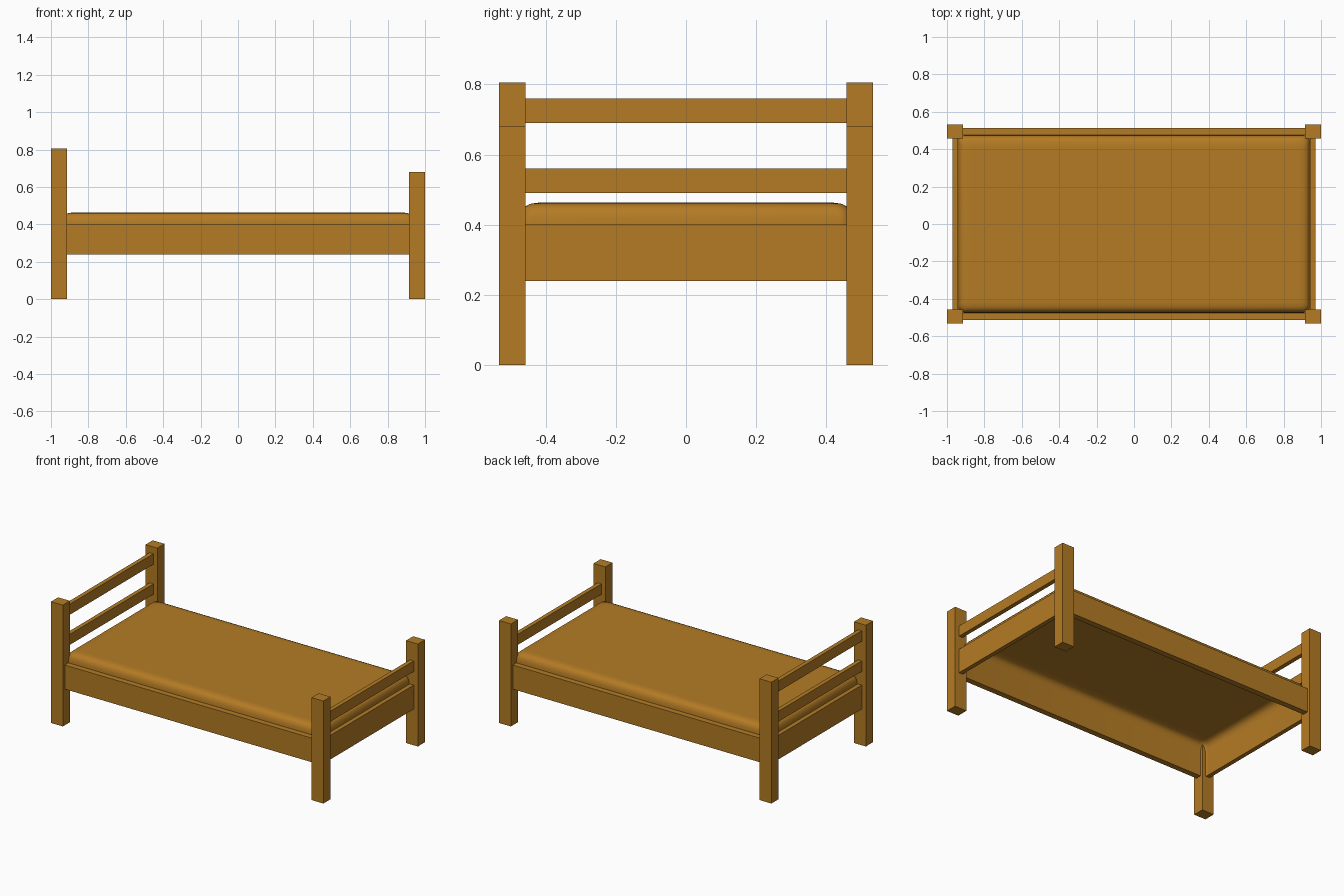
import bpy
import bmesh
import math

default = bpy.data.objects.get("Cube")
if default:
    bpy.data.objects.remove(default, do_unlink=True)

wood = bpy.data.materials.new("warm_brown")
wood.use_nodes = True
colour = (0.456, 0.198, 0.018, 1)
wood.diffuse_color = colour
wood.node_tree.nodes["Principled BSDF"].inputs["Base Color"].default_value = colour


def add_object(name, bm):
    mesh = bpy.data.meshes.new(name)
    bm.to_mesh(mesh)
    bm.free()
    mesh.materials.append(wood)
    obj = bpy.data.objects.new(name, mesh)
    bpy.context.collection.objects.link(obj)
    return obj


def box(name, x, y, z):
    """Box spanning the given (low, high) ranges."""
    bm = bmesh.new()
    bmesh.ops.create_cube(bm, size=1)
    for v in bm.verts:
        for i, (low, high) in enumerate((x, y, z)):
            v.co[i] = high if v.co[i] > 0 else low
    return add_object(name, bm)


def mirrored(side, inner, outer):
    return tuple(sorted((side * inner, side * outer)))


# Posts: tall at the head (-x), shorter at the foot (+x)
for end, label, height in ((-1, "head", 0.805), (1, "foot", 0.68)):
    for side, hand in ((-1, "front"), (1, "back")):
        box(f"{label}_post_{hand}", mirrored(end, 0.913, 1.0),
            mirrored(side, 0.458, 0.533), (0, height))

# Long side rails
for side, hand in ((-1, "front"), (1, "back")):
    box(f"side_rail_{hand}", (-0.913, 0.913),
        mirrored(side, 0.475, 0.513), (0.24, 0.40))

# End rails and slats
base, low_slat, high_slat = (0.24, 0.40), (0.49, 0.56), (0.69, 0.76)
for end, label, levels in ((-1, "head", (base, low_slat, high_slat)),
                           (1, "foot", (base, low_slat))):
    for name, z in zip(("rail", "lower_slat", "upper_slat"), levels):
        box(f"{label}_{name}", mirrored(end, 0.942, 0.97), (-0.458, 0.458), z)


# Mattress: open-bottomed shell of stacked rounded rectangles
def rounded_ring(bm, inset, z, radius=0.035, steps=6):
    ring = []
    for corner, (sx, sy) in enumerate(((1, 1), (-1, 1), (-1, -1), (1, -1))):
        cx = sx * (0.942 - inset - radius)
        cy = sy * (0.475 - inset - radius)
        for i in range(steps + 1):
            a = (corner + i / steps) * math.pi / 2
            ring.append(bm.verts.new((cx + radius * math.cos(a),
                                      cy + radius * math.sin(a), z)))
    return ring


profile = ((0, 0.24), (0, 0.40), (0.002, 0.42), (0.007, 0.44), (0.017, 0.453),
           (0.033, 0.460), (0.055, 0.463), (0.07, 0.463))
bm = bmesh.new()
rings = [rounded_ring(bm, inset, z) for inset, z in profile]
for lower, upper in zip(rings, rings[1:]):
    for i in range(len(lower)):
        j = (i + 1) % len(lower)
        bm.faces.new((lower[i], lower[j], upper[j], upper[i]))
bm.faces.new(rings[-1])
for face in bm.faces:
    face.smooth = True
add_object("mattress", bm)
